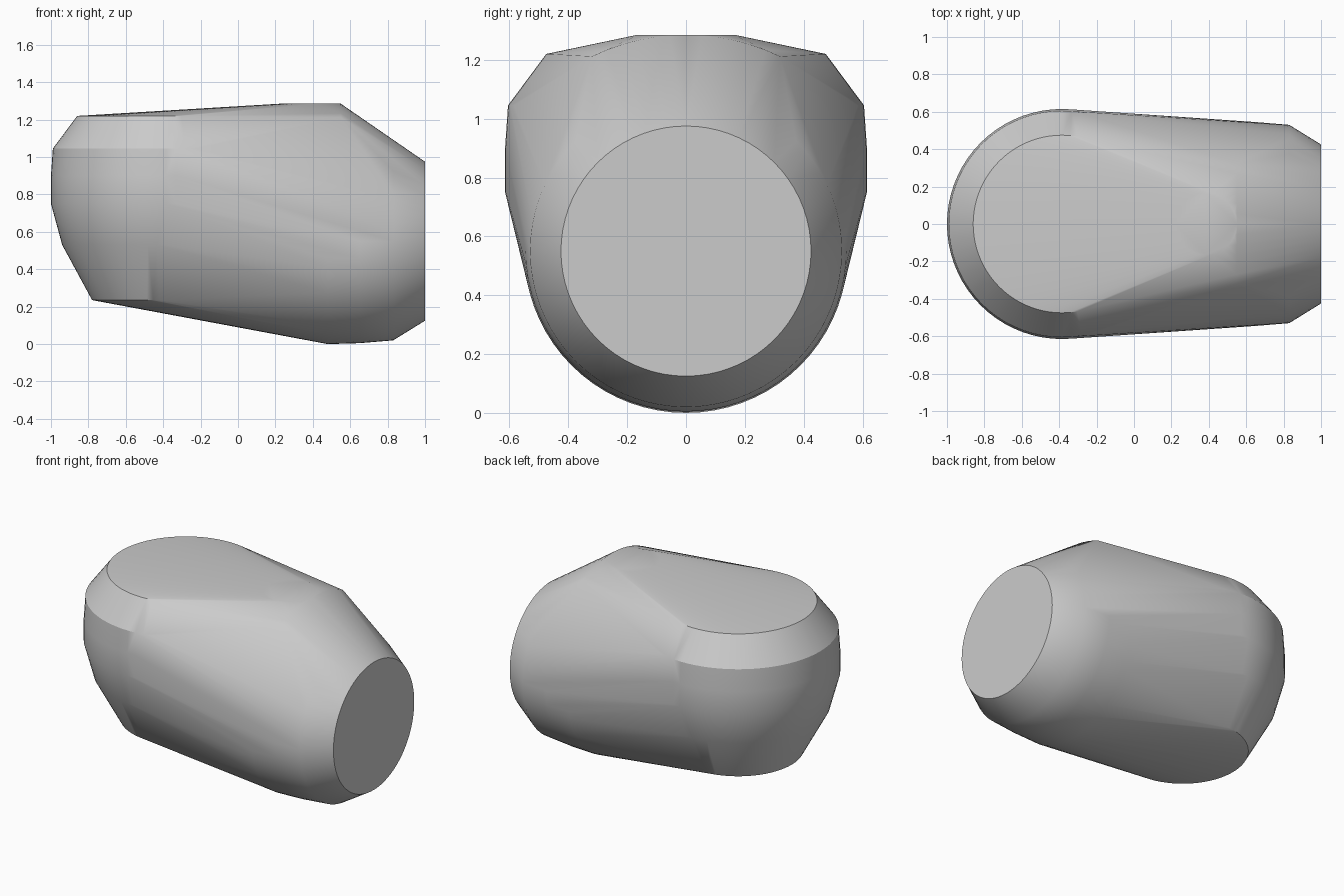
import bpy
import bmesh
from math import sin, cos, pi, radians

cube = bpy.data.objects.get("Cube")
if cube:
    bpy.data.objects.remove(cube, do_unlink=True)

SEGMENTS = 72
REAR_X, AXIS_Z = -0.385, 0.55

bm = bmesh.new()


def level_ring(x, z, radius, count=SEGMENTS):
    """Horizontal circle of points."""
    for i in range(count):
        a = 2 * pi * i / count
        bm.verts.new((x + radius * cos(a), radius * sin(a), z))


def upright_arc(x, radius, half_angle=pi, count=SEGMENTS):
    """Circle or arc around the long axis, centred on its top."""
    for i in range(count + 1):
        a = -half_angle + 2 * half_angle * i / count
        bm.verts.new((x, radius * sin(a), AXIS_Z + radius * cos(a)))


# Rounded upright end
for z, radius in [(0.235, 0.395), (0.53, 0.555), (0.75, 0.615),
                  (0.9, 0.615), (1.045, 0.605), (1.22, 0.475)]:
    level_ring(REAR_X, z, radius)

# Round barrel end with a flat face
for x, radius in [(0.48, 0.55), (0.65, 0.545), (0.83, 0.53), (1.0, 0.425)]:
    upright_arc(x, radius)

# Raised top: small level disc and the arched brow in front of it
level_ring(0.385, 1.285, 0.165, 32)
upright_arc(0.55, 0.735, radians(25.8), 12)

# Wrap all sections in one tight skin
bmesh.ops.remove_doubles(bm, verts=bm.verts, dist=0.0005)
hull = bmesh.ops.convex_hull(bm, input=bm.verts)
unused = {g for g in hull["geom_interior"] + hull["geom_unused"]
          if isinstance(g, bmesh.types.BMVert)}
bmesh.ops.delete(bm, geom=list(unused), context="VERTS")
bmesh.ops.dissolve_limit(bm, angle_limit=radians(0.2),
                         verts=bm.verts, edges=bm.edges)
bmesh.ops.recalc_face_normals(bm, faces=bm.faces)

mesh = bpy.data.meshes.new("rounded_shell")
bm.to_mesh(mesh)
bm.free()
shell = bpy.data.objects.new("rounded_shell", mesh)
bpy.context.collection.objects.link(shell)

# Plain grey
grey = bpy.data.materials.new("plain_grey")
grey.use_nodes = True
colour = (0.6, 0.6, 0.6, 1)
grey.diffuse_color = colour
grey.node_tree.nodes["Principled BSDF"].inputs["Base Color"].default_value = colour
mesh.materials.append(grey)

bpy.ops.object.select_all(action="DESELECT")
shell.select_set(True)
bpy.context.view_layer.objects.active = shell
bpy.ops.object.shade_smooth_by_angle(angle=radians(30))
